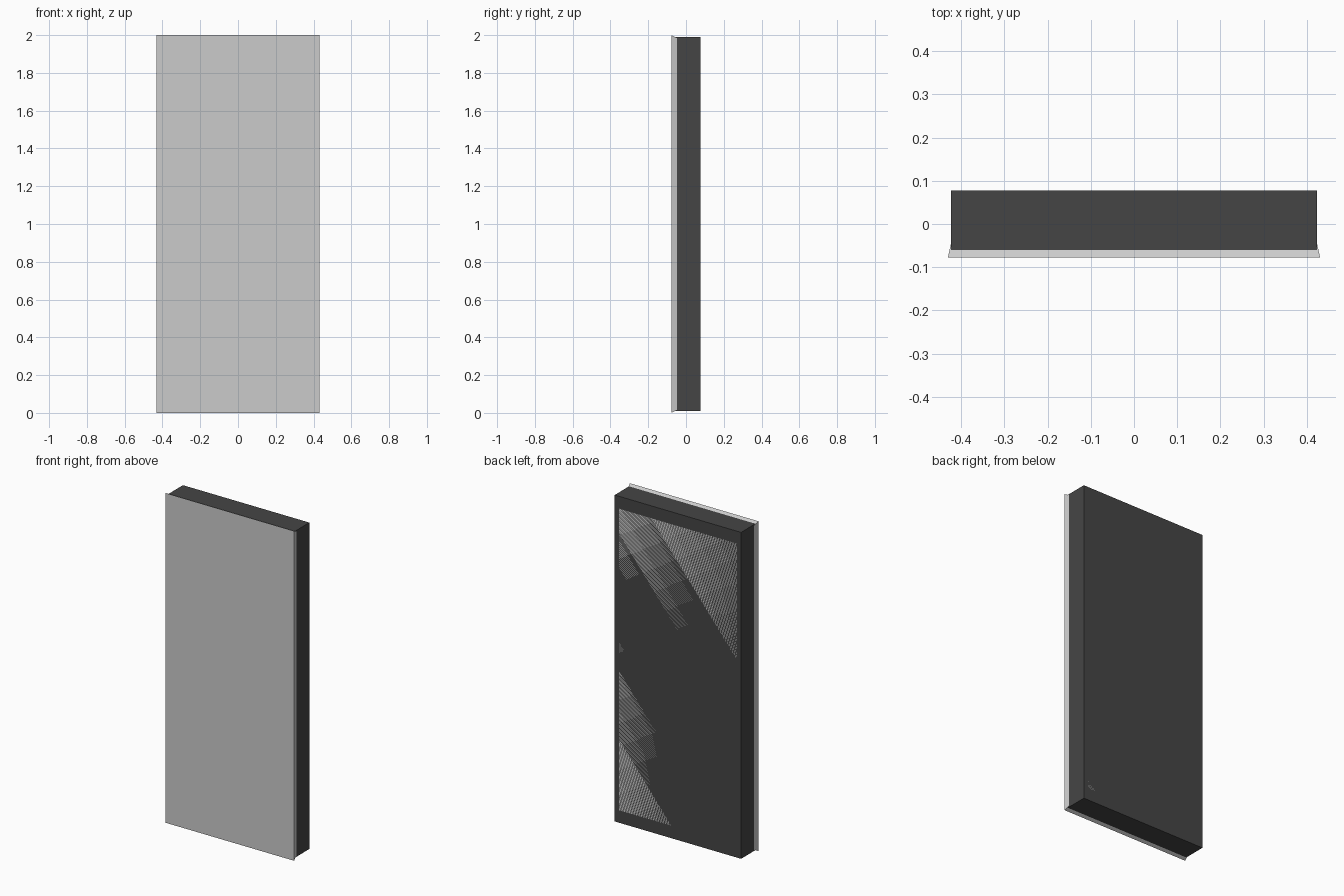
import bpy

if "Cube" in bpy.data.objects:
    bpy.data.objects.remove(bpy.data.objects["Cube"])

FRONT, BACK = -0.078, 0.078


def make_prism(name, front, back):
    """Solid between two upright rectangles given as (half width, z low, z high, y)."""
    verts = []
    for half, low, high, y in (front, back):
        verts += [(-half, y, low), (half, y, low), (half, y, high), (-half, y, high)]
    faces = [(0, 1, 2, 3), (7, 6, 5, 4)]
    faces += [(i, i + 4, (i + 1) % 4 + 4, (i + 1) % 4) for i in range(4)]
    mesh = bpy.data.meshes.new(name)
    mesh.from_pydata(verts, [], faces)
    mesh.update()
    obj = bpy.data.objects.new(name, mesh)
    bpy.context.collection.objects.link(obj)
    return obj


# Tapered panel: overhangs at the front, passes through to the back face
make_prism("tapered_panel", (0.431, 0.0, 2.0, FRONT), (0.396, 0.085, 1.915, BACK))

# Dark surround
frame = make_prism("dark_frame", (0.424, 0.01, 1.99, -0.06), (0.424, 0.01, 1.99, BACK))
dark = bpy.data.materials.new("dark_grey")
dark.diffuse_color = (0.06, 0.06, 0.06, 1)
dark.use_nodes = True
dark.node_tree.nodes["Principled BSDF"].inputs["Base Color"].default_value = dark.diffuse_color
frame.data.materials.append(dark)
